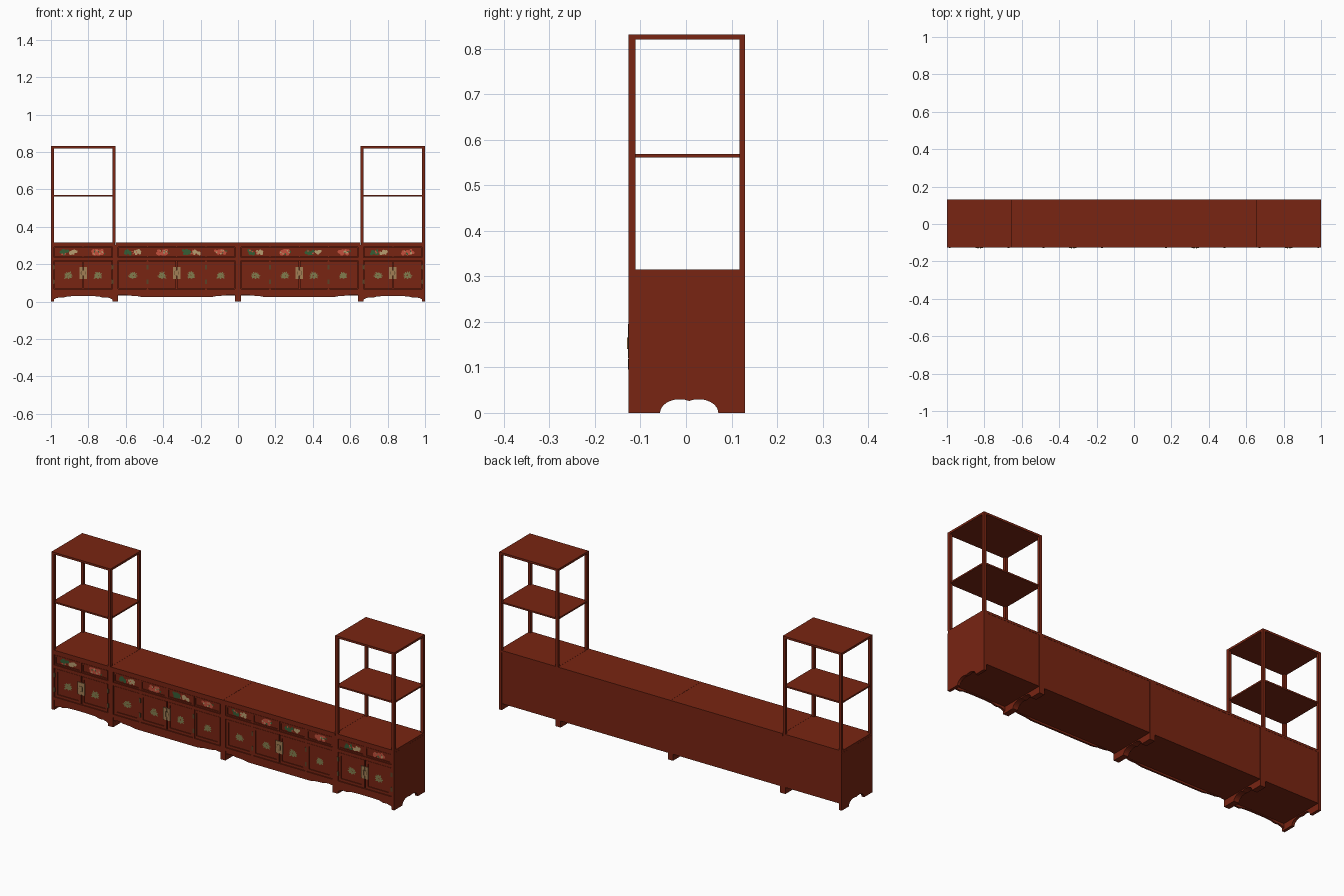
import bpy, bmesh, math, random
from mathutils import Vector

if "Cube" in bpy.data.objects:
    bpy.data.objects.remove(bpy.data.objects["Cube"])
random.seed(4)


def mat(name, r, g, b):
    m = bpy.data.materials.new(name)
    m.diffuse_color = (r, g, b, 1)
    m.use_nodes = True
    m.node_tree.nodes["Principled BSDF"].inputs["Base Color"].default_value = m.diffuse_color
    return m


RED = mat("red_lacquer", 0.19, 0.018, 0.006)
DARK = mat("dark_red_lacquer", 0.125, 0.012, 0.004)
BRASS = mat("brass", 0.36, 0.21, 0.09)
SHADE = mat("aged_brass", 0.10, 0.055, 0.02)
SAGE = mat("sage_paint", 0.22, 0.20, 0.075)
GREEN = mat("green_paint", 0.035, 0.11, 0.035)
CORAL = mat("coral_paint", 0.55, 0.08, 0.045)
CREAM = mat("cream_paint", 0.48, 0.34, 0.16)

F, B, H = -0.126, 0.130, 0.315   # front, back, cabinet height
T = 0.015                        # panel and post thickness


def finish(name, bm, m):
    me = bpy.data.meshes.new(name)
    bm.to_mesh(me)
    bm.free()
    me.materials.append(m)
    o = bpy.data.objects.new(name, me)
    bpy.context.collection.objects.link(o)
    return o


def prism(name, pts, axis, a, b, m):
    """Extrude a 2D profile along x (pts = y,z) or y (pts = x,z)."""
    bm = bmesh.new()
    put = (lambda p, t: (t, p[0], p[1])) if axis == 'x' else (lambda p, t: (p[0], t, p[1]))
    f = bm.faces.new([bm.verts.new(put(p, a)) for p in pts])
    ext = bmesh.ops.extrude_face_region(bm, geom=[f])
    d = Vector((b - a, 0, 0)) if axis == 'x' else Vector((0, b - a, 0))
    bmesh.ops.translate(bm, verts=[v for v in ext['geom'] if isinstance(v, bmesh.types.BMVert)], vec=d)
    bmesh.ops.recalc_face_normals(bm, faces=bm.faces)
    return finish(name, bm, m)


def box(name, x0, x1, y0, y1, z0, z1, m=RED):
    return prism(name, [(x0, z0), (x1, z0), (x1, z1), (x0, z1)], 'y', y0, y1, m)


def paint(name, shapes, y, m, n=8):
    """Flat painted ellipses facing the front: (x, z, rx, rz, angle)."""
    bm = bmesh.new()
    for x, z, rx, rz, a in shapes:
        vs = []
        for i in range(n):
            t = 2 * math.pi * i / n
            u, w = rx * math.cos(t), rz * math.sin(t)
            vs.append(bm.verts.new((x + u * math.cos(a) - w * math.sin(a), y,
                                    z + u * math.sin(a) + w * math.cos(a))))
        bm.faces.new(vs)
    return finish(name, bm, m)


def framed_panel(name, x0, x1, z0, z1, w):
    """Raised four-bar frame with a recessed field."""
    y0, y1 = F + 0.002, F + 0.010
    box(name + "_field", x0, x1, F + 0.006, y1 + 0.004, z0, z1, RED)
    box(name + "_left_stile", x0, x0 + w, y0, y1, z0, z1)
    box(name + "_right_stile", x1 - w, x1, y0, y1, z0, z1)
    box(name + "_lower_rail", x0 + w, x1 - w, y0, y1, z0, z0 + w)
    box(name + "_upper_rail", x0 + w, x1 - w, y0, y1, z1 - w, z1)


def plant(x, z):
    # fan of leaves on a door field
    leaves = []
    for i in range(9):
        a = math.radians(-25 + i * 29)
        r = random.uniform(0.010, 0.017)
        leaves.append((x + r * math.cos(a), z + r * 1.1 * math.sin(a), 0.010, 0.0042, a))
    leaves.append((x, z - 0.006, 0.007, 0.009, 0))
    paint("door_plant", leaves, F + 0.0052, SAGE)


def spots(x, z, w, h, n, r):
    return [(x + random.uniform(-w, w), z + random.uniform(-h, h), r * random.uniform(.7, 1.2),
             r * random.uniform(.6, 1), random.uniform(0, 3)) for _ in range(n)]


def drawer_art(x, z, kind):
    y = F + 0.0052
    if kind == 0:
        paint("drawer_leaves", spots(x - 0.022, z, 0.019, 0.009, 10, 0.010), y, GREEN)
        paint("drawer_blossoms", spots(x + 0.026, z, 0.017, 0.008, 9, 0.009), y, CREAM)
        paint("drawer_buds", spots(x - 0.005, z, 0.03, 0.011, 3, 0.005), y - 0.0004, CORAL)
    else:
        paint("drawer_peony", spots(x, z, 0.026, 0.009, 13, 0.012), y, CORAL)
        paint("drawer_petals", spots(x + 0.004, z, 0.026, 0.01, 4, 0.005), y - 0.0004, CREAM)
        paint("drawer_leaf", spots(x + 0.01, z - 0.002, 0.028, 0.009, 3, 0.005), y - 0.0004, GREEN)


def side_profile():
    # side panel with a double-arched foot cutout
    pts = [(F, 0), (-0.057, 0)]
    for c, lo, hi in ((-0.014, 170, 62), (0.028, 118, 10)):
        for i in range(9):
            t = math.radians(lo + (hi - lo) * i / 8)
            pts.append((c + 0.043 * math.cos(t), 0.030 * math.sin(t)))
    return pts + [(0.071, 0), (B, 0), (B, H - 0.012), (F, H - 0.012)]


def cabinet(x0, x1, n):
    # shell
    for a in (x0, x1 - T):
        prism("side_panel", side_profile(), 'x', a, a + T, RED)
    a, b = x0 + T, x1 - T
    box("carcass", a, b, F + 0.012, B - 0.001, 0.034, H - 0.012)
    box("cabinet_top", x0 + 0.0004, x1 - 0.0004, F, B, H - 0.012, H)
    # face rails
    box("top_rail", a, b, F, F + 0.013, 0.291, H - 0.012)
    box("middle_rail", a, b, F, F + 0.013, 0.220, 0.237)
    box("bottom_rail", a, b, F, F + 0.013, 0.052, 0.068)
    # scalloped apron
    w = b - a
    if n == 4:
        half = [(0, 0.034), (0.03, 0.038), (0.06, 0.032), (0.10, 0.030), (0.13, 0.024), (0.20, 0.024)]
    else:
        half = [(0, 0.012), (0.012, 0.018), (0.03, 0.023), (0.05, 0.021), (0.075, 0.028), (0.12, 0.030)]
    low = [(a + u, z) for u, z in half] + [(b - u, z) for u, z in reversed(half)]
    prism("apron", low + [(b, 0.052), (a, 0.052)], 'y', F + 0.003, F + 0.013, RED)
    # drawers, doors and their painting
    step = w / n
    for i in range(n):
        l, r = a + i * step, a + (i + 1) * step
        c = (l + r) / 2
        g = 0.003
        framed_panel("drawer", l + g, r - g, 0.239, 0.289, 0.007)
        drawer_art(c, 0.264, i % 2)
        framed_panel("door", l + g, r - g, 0.070, 0.218, 0.014)
        plant(c, 0.136)
        if 0 < i:
            box("drawer_divider", l - g, l + g, F + 0.001, F + 0.013, 0.237, 0.291)
    if n == 4:
        for x in (a + step, b - step):
            box("door_divider", x - 0.006, x + 0.006, F, F + 0.013, 0.068, 0.220)
    # brass latch on the middle pair of doors
    c = (a + b) / 2
    for s in (-1, 1):
        box("latch_plate", *sorted((c + s * 0.001, c + s * 0.020)), F - 0.001, F + 0.004, 0.121, 0.185, BRASS)
        box("latch_pull", *sorted((c + s * 0.004, c + s * 0.009)), F - 0.004, F - 0.001, 0.140, 0.166, BRASS)
    paint("latch_ring", [(c, 0.153, 0.013, 0.016, 0)], F - 0.0014, SHADE, 16)
    paint("latch_boss", [(c, 0.153, 0.010, 0.013, 0)], F - 0.0018, BRASS, 16)
    # hinges beside the middle pair
    d = step if n == 4 else 0
    for x in (a + d, b - d):
        for z in (0.095, 0.172):
            box("hinge", x - 0.005, x + 0.005, F - 0.001, F + 0.004, z, z + 0.023, SHADE)


def tower(x0, x1):
    # open shelf unit above an end cabinet
    for x in (x0, x1 - T):
        for y in (F, B - 0.013):
            box("shelf_post", x, x + T, y, y + (T if y < 0 else 0.013), H, 0.820)
    box("middle_shelf", x0 + 0.004, x1 - 0.004, F + 0.004, B - 0.004, 0.561, 0.569)
    box("top_shelf", x0, x1, F, B, 0.820, 0.831)


J = 0.656
for x0, x1, n in ((-1, -J, 2), (-J, 0, 4), (0, J, 4), (J, 1, 2)):
    cabinet(x0, x1, n)
    if n == 2:
        tower(x0, x1)
